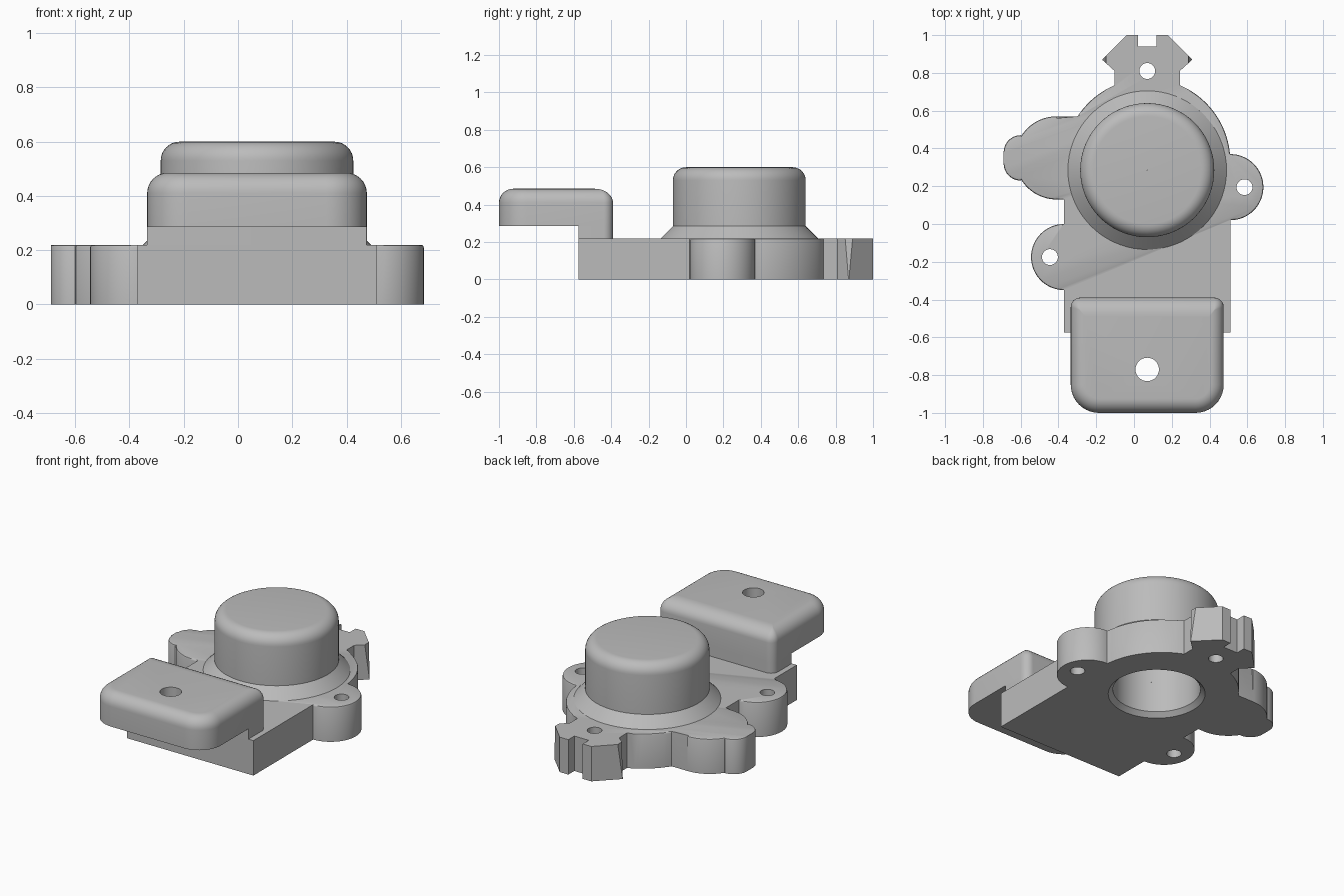
import bpy, bmesh
from math import sin, cos, pi, radians, acos, degrees

if "Cube" in bpy.data.objects:
    bpy.data.objects.remove(bpy.data.objects["Cube"], do_unlink=True)

grey = bpy.data.materials.new("light grey")
grey.use_nodes = True
COLOUR = (0.5, 0.5, 0.5, 1)
grey.diffuse_color = COLOUR
grey.node_tree.nodes["Principled BSDF"].inputs["Base Color"].default_value = COLOUR

CX, CY = 0.07, 0.285      # axis of the dome
DECK = 0.22               # top of the base plate


def arc(x, y, r, start, end, n=20):
    angles = [radians(start + (end - start) * i / n) for i in range(n + 1)]
    return [(x + r * cos(a), y + r * sin(a)) for a in angles]


def finish(name, bm):
    bmesh.ops.recalc_face_normals(bm, faces=bm.faces)
    mesh = bpy.data.meshes.new(name)
    bm.to_mesh(mesh)
    bm.free()
    mesh.materials.append(grey)
    ob = bpy.data.objects.new(name, mesh)
    bpy.context.collection.objects.link(ob)
    return ob


def loft(name, rings, capped=True):
    """Skin a stack of equal-length rings of 3D points."""
    bm = bmesh.new()
    loops = [[bm.verts.new(p) for p in ring] for ring in rings]
    for a, b in zip(loops, loops[1:]):
        for i in range(len(a)):
            j = (i + 1) % len(a)
            bm.faces.new((a[i], a[j], b[j], b[i]))
    if capped:
        bm.faces.new(loops[0][::-1])
        bm.faces.new(loops[-1])
    return finish(name, bm)


def lathe(name, profile, x, y, n=64, capped=True):
    return loft(name, [[(px, py, z) for px, py in arc(x, y, r, 0, 360, n)[:-1]]
                       for r, z in profile], capped)


def cut(ob, cutters):
    for c in cutters:
        c.hide_render = True
        mod = ob.modifiers.new("cut", "BOOLEAN")
        mod.operation, mod.solver, mod.object = "DIFFERENCE", "EXACT", c
        bpy.context.view_layer.objects.active = ob
        bpy.ops.object.modifier_apply(modifier=mod.name)
        bpy.data.objects.remove(c, do_unlink=True)


def smooth(ob, angle=30):
    bpy.ops.object.select_all(action="DESELECT")
    ob.select_set(True)
    bpy.context.view_layer.objects.active = ob
    bpy.ops.object.shade_smooth_by_angle(angle=radians(angle))


def hole(x, y, r):
    return lathe("hole_cutter", [(r, -0.1), (r, 0.7)], x, y, 32)


# Base plate: one outline with three ears and a notched tab at the back
NECK = 0.1725
neck_angle = degrees(acos(NECK / 0.44))
half_tab = [(NECK, 0.81), (0.238, 0.869), (0.238, 0.871), (0.11, 1.0), (0.05, 1.0), (0.05, 0.94)]
outline = [(-0.37, -0.575), (0.51, -0.575)]
outline += arc(0.51, 0.195, 0.175, -90, 90, 32)
outline += arc(CX, 0.33, 0.44, 6, neck_angle)
outline += [(CX + x, y) for x, y in half_tab]
outline += [(CX - x, y) for x, y in reversed(half_tab)]
outline += arc(CX, 0.33, 0.44, 180 - neck_angle, 147, 12)
outline += arc(-0.41, 0.35, 0.22, 90, 148)
outline += arc(-0.6, 0.38, 0.09, 90, 180, 12) + arc(-0.6, 0.32, 0.09, 180, 270, 12)
outline += arc(-0.41, 0.35, 0.22, 212, 270) + [(-0.37, 0.13)]
outline += arc(-0.37, -0.175, 0.175, 90, 270, 32)


def top_point(x, y):
    # The side tips of the tab are sliced off at a slant
    if abs(x - CX) > 0.236 and 0.86 < y < 0.88:
        return (CX + (0.218 if x > CX else -0.218), 0.851 if y < 0.87 else 0.891, DECK)
    return (x, y, DECK)


base = loft("base_plate", [[(x, y, 0) for x, y in outline], [top_point(x, y) for x, y in outline]])

# Soften the top rim of the curved ears
bm = bmesh.new()
bm.from_mesh(base.data)
rim = [e for e in bm.edges if all(v.co.z > DECK - 0.001 for v in e.verts)
       and e.calc_length() < 0.04 and all(v.co.y < 0.72 for v in e.verts)]
bmesh.ops.bevel(bm, geom=rim, offset=0.01, segments=2, profile=0.5, affect="EDGES")
bm.to_mesh(base.data)
bm.free()

bore = lathe("bore_cutter", [(0.287, -0.01), (0.25, 0.027), (0.25, 0.3)], CX, CY)
cut(base, [bore, hole(0.585, 0.195, 0.042), hole(-0.445, -0.175, 0.042), hole(CX, 0.81, 0.042)])
smooth(base)

# Hollow dome with a sloped collar and rounded crown
crown = arc(0.285, 0.53, 0.07, 0, 90, 8)
dome = lathe("dome", [(0.25, DECK), (0.42, DECK), (0.355, 0.285)] + crown
             + [(0.001, 0.6)], CX, CY, 72, False)
smooth(dome)
lining = lathe("dome_lining", [(0.25, DECK), (0.25, 0.5), (0.001, 0.5)], CX, CY, 72, False)
lining.data.flip_normals()
smooth(lining)


def rounded_slab(x0, x1, y0, y1, r_front, r_back, z):
    pts = arc(x0 + r_front, y0 + r_front, r_front, 180, 270, 10)
    pts += arc(x1 - r_front, y0 + r_front, r_front, 270, 360, 10)
    pts += arc(x1 - r_back, y1 - r_back, r_back, 0, 90, 10)
    pts += arc(x0 + r_back, y1 - r_back, r_back, 90, 180, 10)
    return [(x, y, z) for x, y in pts]


# Overhanging arm pad with a filleted top
X0, X1, FRONT, BACK = -0.335, 0.475, -1.0, -0.39
rings = [rounded_slab(X0, X1, FRONT, BACK, 0.15, 0.05, 0.285)]
for i in range(9):
    a = i / 8 * pi / 2
    d = 0.075 * (1 - cos(a))
    rings.append(rounded_slab(X0 + d, X1 - d, FRONT + d, BACK - d * 1.3,
                              0.15 - d, max(0.05 - d, 0.004), 0.41 + 0.075 * sin(a)))
pad = loft("arm_pad", rings)
cut(pad, [hole(CX, -0.77, 0.062)])
smooth(pad)

# Short riser joining the pad to the base plate
riser = loft("arm_riser", [rounded_slab(X0, X1, -0.575, BACK, 0.001, 0.05, z)
                           for z in (DECK - 0.01, 0.285)])
smooth(riser)
